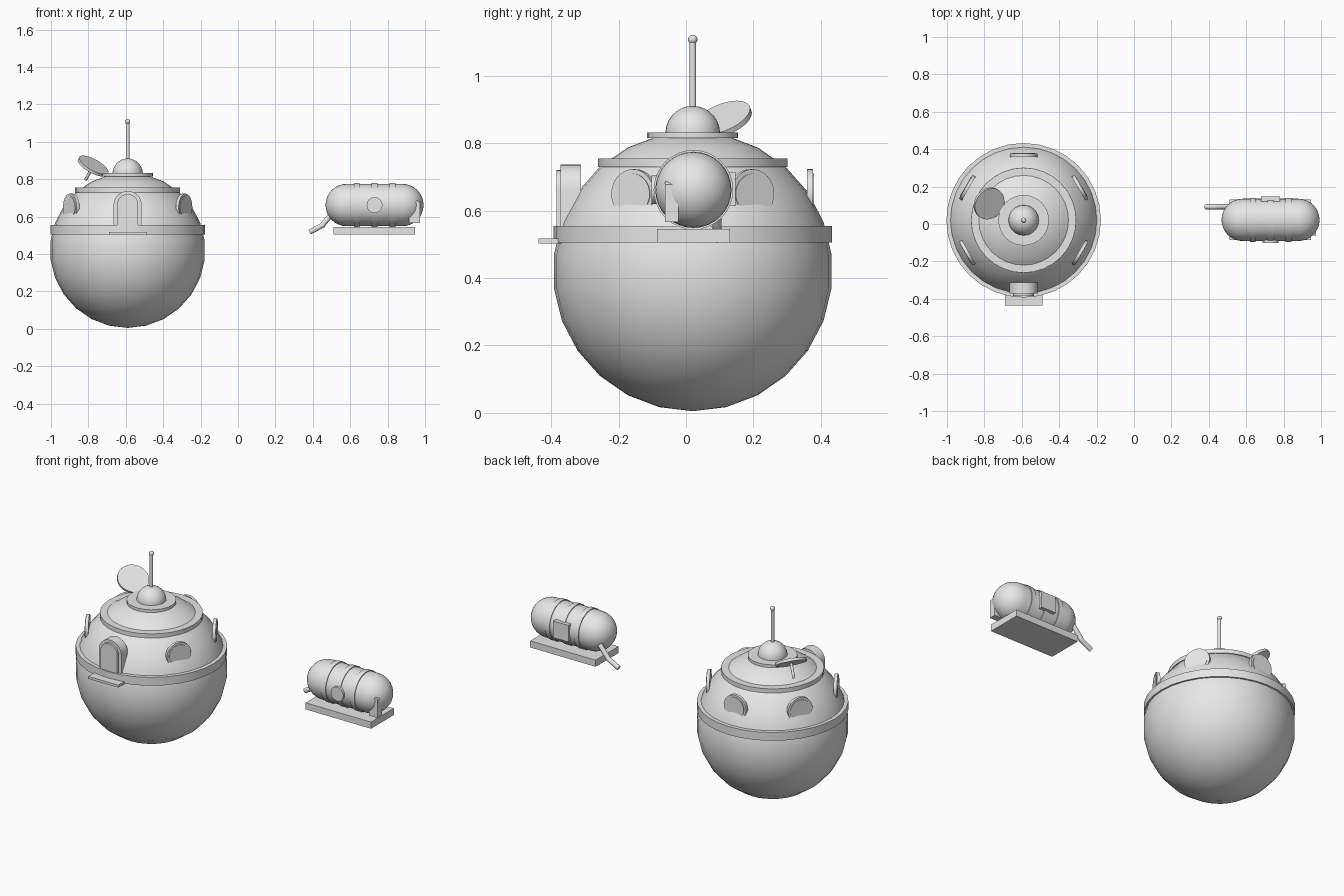
import bpy, bmesh
from math import sin, cos, pi, radians
from mathutils import Vector, Matrix

cube = bpy.data.objects.get("Cube")
if cube:
    bpy.data.objects.remove(cube)

grey = bpy.data.materials.new("light_grey")
grey.use_nodes = True
COLOUR = (0.8, 0.8, 0.8, 1)
grey.diffuse_color = COLOUR
grey.node_tree.nodes["Principled BSDF"].inputs["Base Color"].default_value = COLOUR

HUB = Vector((-0.59, 0.02, 0))      # axis of the round house
POD = Vector((0.73, 0.022, 0.662))  # centre of the tank


def finish(name, bm, matrix=Matrix()):
    bmesh.ops.recalc_face_normals(bm, faces=bm.faces)
    mesh = bpy.data.meshes.new(name)
    bm.to_mesh(mesh)
    bm.free()
    mesh.materials.append(grey)
    obj = bpy.data.objects.new(name, mesh)
    bpy.context.collection.objects.link(obj)
    obj.matrix_world = matrix
    bpy.ops.object.select_all(action='DESELECT')
    obj.select_set(True)
    bpy.context.view_layer.objects.active = obj
    bpy.ops.object.shade_smooth_by_angle(angle=radians(32))
    return obj


def box(name, low, high):
    low, high = Vector(low), Vector(high)
    bm = bmesh.new()
    bmesh.ops.create_cube(bm, size=1)
    size = Matrix.Diagonal((high - low).to_4d())
    bmesh.ops.transform(bm, matrix=Matrix.Translation((low + high) / 2) @ size, verts=bm.verts)
    return finish(name, bm)


def rod(name, start, end, radius, sides=32):
    start, end = Vector(start), Vector(end)
    axis = end - start
    bm = bmesh.new()
    bmesh.ops.create_cone(bm, cap_ends=True, segments=sides, radius1=radius,
                          radius2=radius, depth=axis.length)
    turn = axis.to_track_quat('Z', 'Y').to_matrix().to_4x4()
    return finish(name, bm, Matrix.Translation((start + end) / 2) @ turn)


def lathe(name, profile, matrix, sides=32):
    bm = bmesh.new()
    verts = [bm.verts.new((r, 0, z)) for r, z in profile]
    edges = [bm.edges.new(pair) for pair in zip(verts, verts[1:])]
    bmesh.ops.spin(bm, geom=verts + edges, axis=(0, 0, 1), cent=(0, 0, 0),
                   angle=2 * pi, steps=sides)
    bmesh.ops.remove_doubles(bm, verts=bm.verts, dist=0.0005)
    return finish(name, bm, matrix)


def prism(name, outline, depth, matrix=Matrix()):
    """Extrude an outline in x and z along y, from 0 to depth."""
    bm = bmesh.new()
    face = bm.faces.new([bm.verts.new((x, 0, z)) for x, z in outline])
    grown = bmesh.ops.extrude_face_region(bm, geom=[face])["geom"]
    moved = [v for v in grown if isinstance(v, bmesh.types.BMVert)]
    bmesh.ops.translate(bm, vec=(0, depth, 0), verts=moved)
    return finish(name, bm, matrix)


def arc(radius, centre, start, end, steps):
    """Points of a half outline, with angles from the lower pole upwards."""
    angles = [radians(start + (end - start) * i / steps) for i in range(steps + 1)]
    return [(radius * sin(a), centre - radius * cos(a)) for a in angles]


def hub_disc(name, radius, low, high):
    rod(name, HUB + Vector((0, 0, low)), HUB + Vector((0, 0, high)), radius)


# Round house: hull, belts and top dome
at_hub = Matrix.Translation(HUB)
lathe("hull", arc(0.415, 0.42, 0, 180, 13), at_hub)
hub_disc("main_belt", 0.413, 0.505, 0.555)
hub_disc("upper_belt", 0.281, 0.73, 0.755)
hub_disc("top_plate", 0.135, 0.815, 0.832)
lathe("top_dome", arc(0.081, 0.83, 80, 180, 8), at_hub)

# Aerial
hub_disc("aerial_rod", 0.01, 0.89, 1.1)
lathe("aerial_tip", arc(0.014, 1.108, 0, 180, 10), at_hub, 16)

# Dish, leaning outwards on its stalk
dish_centre = Vector((-0.775, 0.11, 0.87))
lean = Vector((0.45, -0.34, 0.82)).normalized()
rod("dish", dish_centre - lean * 0.008, dish_centre + lean * 0.008, 0.088)
rod("dish_stalk", dish_centre - lean * 0.09, dish_centre, 0.008, 12)


# Arched doorway and step
def arch(half_width, low, top):
    bend = top - half_width
    curve = [(half_width * cos(pi * i / 16), bend + half_width * sin(pi * i / 16))
             for i in range(17)]
    return [(half_width, low)] + curve + [(-half_width, low)]


prism("door_frame", arch(0.075, 0.52, 0.737), 0.06, Matrix.Translation((HUB.x, -0.372, 0)))
prism("door_panel", arch(0.056, 0.52, 0.72), 0.06, Matrix.Translation((HUB.x, -0.385, 0)))
box("door_step", (-0.69, -0.437, 0.502), (-0.49, -0.37, 0.517))

# Five round windows, partly sunk into the hull
for i in range(5):
    angle = radians(-30 + 60 * i)
    out = Vector((cos(angle), sin(angle), 0))
    spot = HUB + Vector((0, 0, 0.65))
    rod(f"window_frame_{i + 1}", spot + out * 0.339, spot + out * 0.357, 0.073)
    rod(f"window_pane_{i + 1}", spot + out * 0.339, spot + out * 0.36, 0.06)

# Tank: capsule lying along x, with three bands
half = 0.262
radius = 0.113
end = half - radius
capsule = arc(radius, -end, 0, 90, 8) + arc(radius, end, 90, 180, 8)
lathe("tank", capsule, Matrix.Translation(POD) @ Matrix.Rotation(pi / 2, 4, 'Y'))
for i, shift in enumerate((-0.096, 0, 0.096)):
    middle = POD + Vector((shift, 0, 0))
    side = Vector((0.015, 0, 0))
    rod(f"tank_band_{i + 1}", middle - side, middle + side, 0.118)

# Tank fittings
box("tank_base", (0.51, -0.086, 0.505), (0.945, 0.13, 0.545))
rod("tank_hatch", (0.73, -0.102, 0.662), (0.73, -0.06, 0.662), 0.042)
box("tank_panel", (0.68, 0.1, 0.615), (0.78, 0.147, 0.715))
fin = [(0.915, 0.545), (0.972, 0.545), (0.972, 0.655), (0.955, 0.665), (0.915, 0.6)]
prism("tank_fin", fin, 0.04, Matrix.Translation((0, -0.062, 0.022)))

# Bent outlet pipe
bend = Vector((0.45, 0.092, 0.553))
rod("pipe_upper", (0.51, 0.092, 0.625), bend, 0.014, 16)
rod("pipe_lower", bend + Vector((0.008, 0, 0.004)), (0.383, 0.092, 0.517), 0.014, 16)
